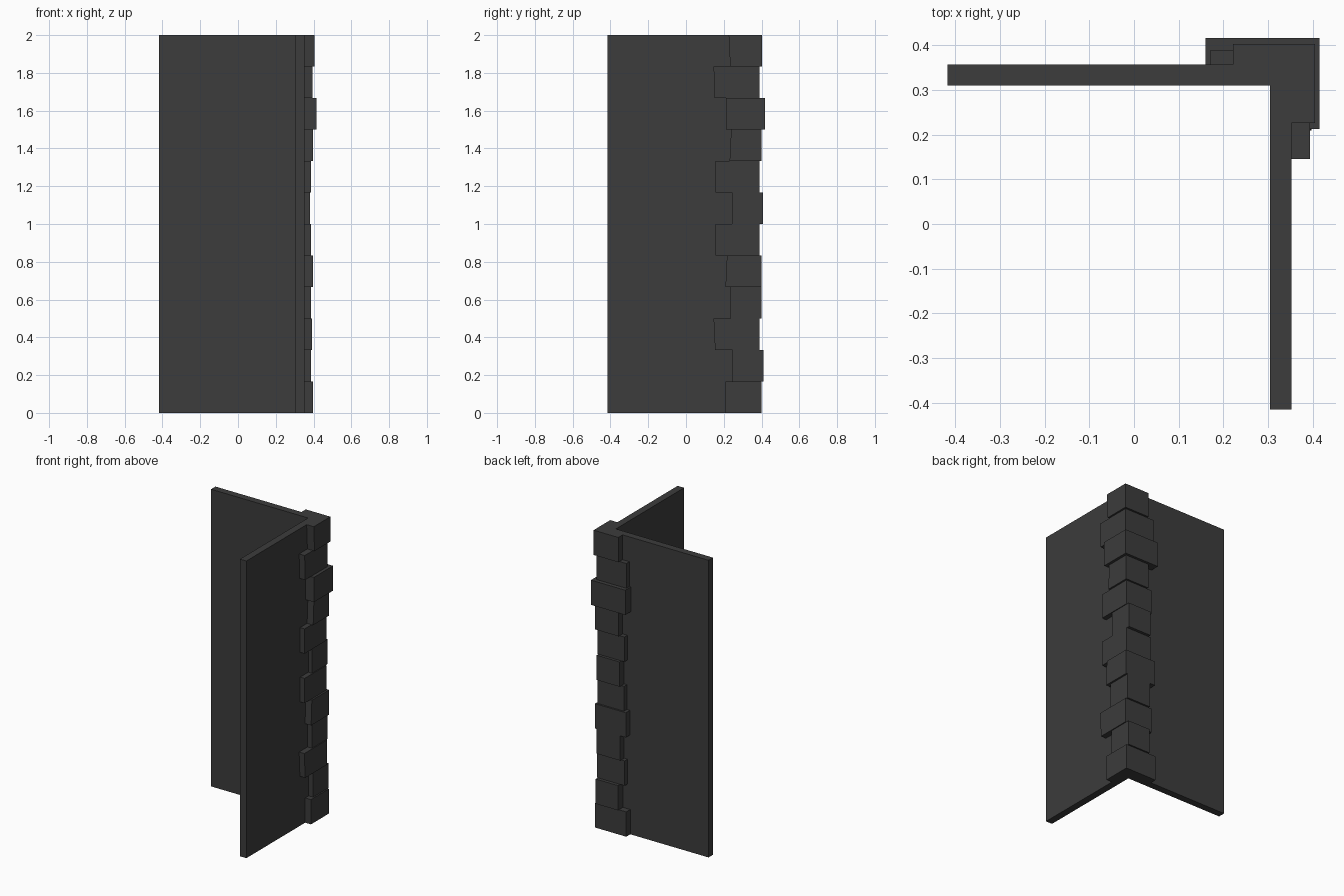
import bpy
import bmesh

if "Cube" in bpy.data.objects:
    bpy.data.objects.remove(bpy.data.objects["Cube"])

H = 2.0
STONE_H = H / 12
WX, WY = 0.353, 0.357      # outer faces of the two walls

mat = bpy.data.materials.new("dark_stone")
mat.diffuse_color = (0.045, 0.045, 0.045, 1)
mat.use_nodes = True
mat.node_tree.nodes["Principled BSDF"].inputs["Base Color"].default_value = mat.diffuse_color


def prism(name, low, high, z0, z1):
    """Solid between two matching outlines at heights z0 and z1."""
    bm = bmesh.new()
    a = [bm.verts.new((x, y, z0)) for x, y in low]
    b = [bm.verts.new((x, y, z1)) for x, y in high]
    bm.faces.new(a[::-1])
    bm.faces.new(b)
    n = len(a)
    for i in range(n):
        j = (i + 1) % n
        bm.faces.new((a[i], a[j], b[j], b[i]))
    bmesh.ops.recalc_face_normals(bm, faces=bm.faces)
    me = bpy.data.meshes.new(name)
    bm.to_mesh(me)
    bm.free()
    me.materials.append(mat)
    ob = bpy.data.objects.new(name, me)
    bpy.context.collection.objects.link(ob)
    return ob


# L-shaped corner wall
wall = [(-0.418, 0.31), (0.305, 0.31), (0.305, -0.415),
        (WX, -0.415), (WX, WY), (-0.418, WY)]
prism("corner_wall", wall, wall, 0, H)


def quoin_outline(x0, x1, y0, y1):
    return [(x0, WY), (WX, WY), (WX, y0), (x1, y0), (x1, y1), (x0, y1)]


# Corner stones, bottom to top:
# back arm end, outer x, side arm end, outer y, slant of the side arm end
stones = [
    (0.165, 0.396, 0.210, 0.400, 0.000),
    (0.220, 0.386, 0.247, 0.410, 0.000),
    (0.185, 0.392, 0.150, 0.388, -0.004),
    (0.210, 0.386, 0.236, 0.400, 0.000),
    (0.168, 0.398, 0.213, 0.400, 0.004),
    (0.190, 0.386, 0.157, 0.388, 0.000),
    (0.210, 0.381, 0.243, 0.407, 0.000),
    (0.187, 0.386, 0.157, 0.388, 0.000),
    (0.222, 0.398, 0.235, 0.400, 0.004),
    (0.160, 0.416, 0.213, 0.417, 0.000),
    (0.171, 0.394, 0.149, 0.390, -0.003),
    (0.222, 0.406, 0.230, 0.403, -0.004),
]
for i, (x0, x1, y0, y1, s) in enumerate(stones):
    prism(f"corner_stone_{i + 1}",
          quoin_outline(x0, x1, y0 - s, y1),
          quoin_outline(x0, x1, y0 + s, y1),
          i * STONE_H, (i + 1) * STONE_H)
